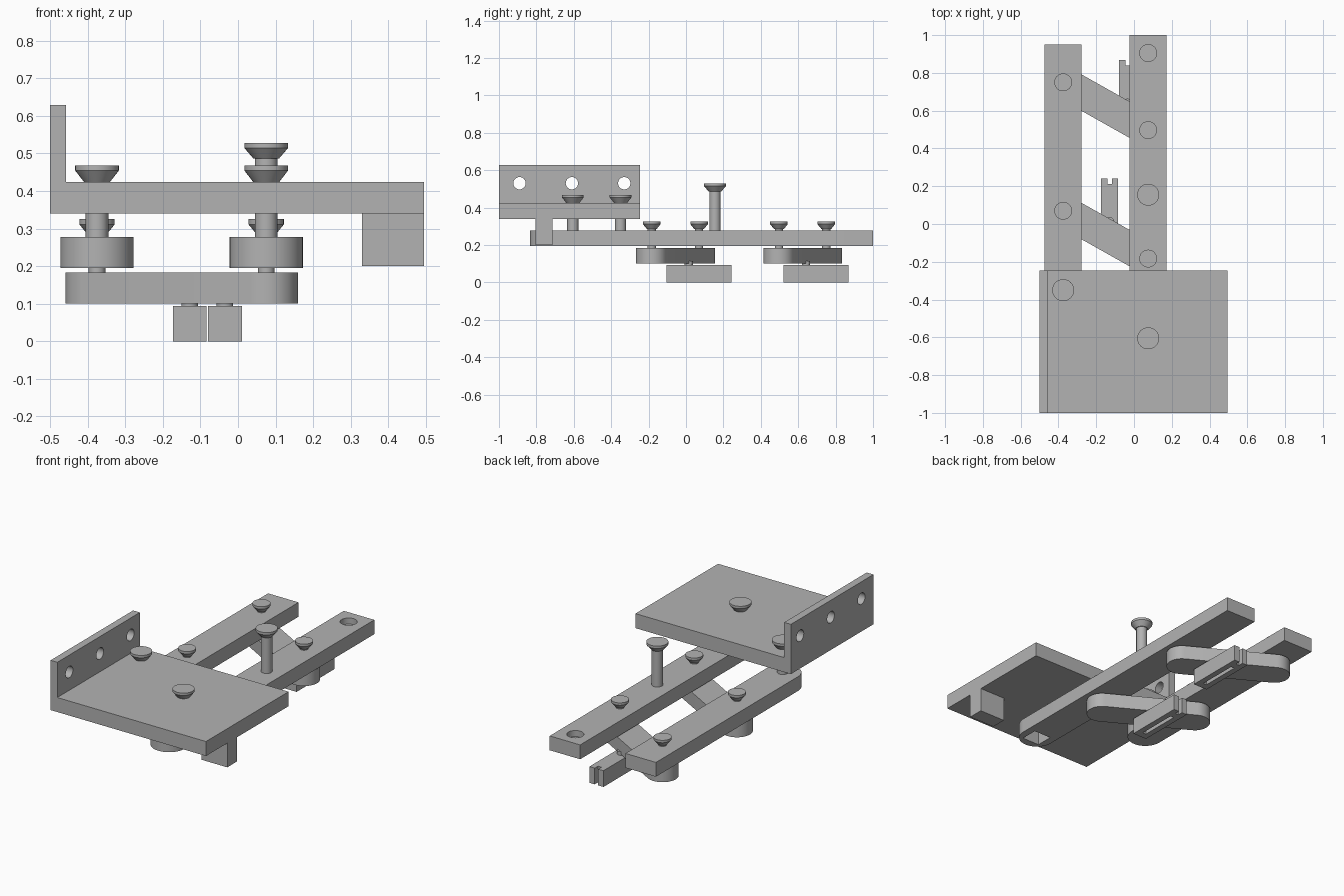
import bpy, bmesh
from math import pi, cos, sin, atan2
from mathutils import Matrix, Vector

cube = bpy.data.objects.get("Cube")
if cube:
    bpy.data.objects.remove(cube)

grey = bpy.data.materials.new("plain grey")
grey.use_nodes = True
grey.diffuse_color = (0.45, 0.45, 0.45, 1)
grey.node_tree.nodes["Principled BSDF"].inputs["Base Color"].default_value = grey.diffuse_color


def finish(name, bm):
    bmesh.ops.recalc_face_normals(bm, faces=bm.faces)
    mesh = bpy.data.meshes.new(name)
    bm.to_mesh(mesh)
    bm.free()
    mesh.materials.append(grey)
    ob = bpy.data.objects.new(name, mesh)
    bpy.context.collection.objects.link(ob)
    return ob


def activate(ob):
    bpy.ops.object.select_all(action='DESELECT')
    ob.select_set(True)
    bpy.context.view_layer.objects.active = ob


def smooth(ob):
    activate(ob)
    bpy.ops.object.shade_smooth_by_angle(angle=0.5)


def prism(name, outline, low, high):
    """Extrude an xy outline from z = low to z = high."""
    bm = bmesh.new()
    face = bm.faces.new([bm.verts.new((x, y, low)) for x, y in outline])
    ext = bmesh.ops.extrude_face_region(bm, geom=[face])
    bmesh.ops.translate(bm, vec=(0, 0, high - low),
                        verts=[v for v in ext["geom"] if isinstance(v, bmesh.types.BMVert)])
    return finish(name, bm)


def box(name, x, y, z):
    return prism(name, [(x[0], y[0]), (x[1], y[0]), (x[1], y[1]), (x[0], y[1])], *z)


def cylinder(name, centre, radius, depth, along_x=False):
    bm = bmesh.new()
    turn = Matrix.Rotation(pi / 2, 4, 'Y') if along_x else Matrix()
    bmesh.ops.create_cone(bm, cap_ends=True, segments=32, radius1=radius, radius2=radius,
                          depth=depth, matrix=Matrix.Translation(centre) @ turn)
    return finish(name, bm)


def arc(centre, radius, start, steps=20):
    """Half circle running anticlockwise from the start angle."""
    return [(centre[0] + radius * cos(start + pi * i / steps),
             centre[1] + radius * sin(start + pi * i / steps)) for i in range(steps + 1)]


def cut(ob, cutter):
    cutter.hide_render = True
    mod = ob.modifiers.new("cut", 'BOOLEAN')
    mod.operation = 'DIFFERENCE'
    mod.solver = 'EXACT'
    mod.object = cutter
    activate(ob)
    bpy.ops.object.modifier_apply(modifier=mod.name)
    bpy.data.objects.remove(cutter)


def lathe(name, x, y, profile):
    """Spin a radius and height profile about a vertical axis."""
    bm = bmesh.new()
    verts = [bm.verts.new((x + r, y, z)) for r, z in profile]
    edges = [bm.edges.new(pair) for pair in zip(verts, verts[1:])]
    bmesh.ops.spin(bm, geom=verts + edges, cent=(x, y, 0), axis=(0, 0, 1),
                   angle=2 * pi, steps=32, use_duplicate=False)
    bmesh.ops.remove_doubles(bm, verts=bm.verts, dist=0.0001)
    smooth(finish(name, bm))


def bolt(name, x, y, bottom, top, shaft, head, cone):
    rim = top - 0.014
    lathe(name, x, y, [(0, bottom), (shaft, bottom), (shaft, rim - cone),
                       (shaft + 0.004, rim - cone), (head, rim), (head, top), (0, top)])


LEFT, RIGHT = 0.075, -0.375          # x of the two long bars
BAR_Z, LINK_Z = (0.195, 0.278), (0.1, 0.183)

# Angled top plate with three holes through its upright flange
plate = box("top_plate", (-0.5, 0.495), (-1, -0.245), (0.34, 0.424))
flange = box("upright_flange", (-0.5, -0.457), (-1, -0.245), (0.424, 0.628))
for y in (-0.89, -0.61, -0.33):
    cut(flange, cylinder("hole_cutter", (-0.48, y, 0.53), 0.033, 0.2, True))
smooth(flange)
box("plate_stop", (0.33, 0.495), (-0.805, -0.715), (0.2, 0.34))


# Long bars, rounded at the front and square at the back
def bar(name, x, front, back):
    r = 0.0975
    return prism(name, arc((x, front + r), r, pi) + [(x + r, back), (x - r, back)], *BAR_Z)


left_bar = bar("left_bar", LEFT, -0.835, 1.0)
cut(left_bar, cylinder("recess_cutter", (LEFT, 0.905, 0.278), 0.045, 0.07))
cut(left_bar, box("window_cutter", (0.02, 0.13), (-0.79, -0.69), (0.15, 0.32)))
smooth(left_bar)
smooth(bar("right_bar", RIGHT, -0.4475, 0.95))

# Bolts that hold the plate to the bars, and the tall free bolt
bolt("plate_bolt_left", LEFT, -0.605, 0.25, 0.468, 0.03, 0.058, 0.031)
bolt("plate_bolt_right", RIGHT, -0.35, 0.25, 0.468, 0.03, 0.058, 0.031)
bolt("tall_bolt", LEFT, 0.155, 0.25, 0.528, 0.03, 0.058, 0.028)

# Slanted links, their pivot bolts and the slotted blocks below
for name, link_y, block_x, block_y in (("front", 0.07, -0.1285, -0.105),
                                       ("rear", 0.75, -0.035, 0.522)):
    a, b = Vector((RIGHT, link_y)), Vector((LEFT, link_y - 0.253))
    heading = atan2(b.y - a.y, b.x - a.x)
    r = 0.084
    smooth(prism(name + "_link", arc(b, r, heading - pi / 2) + arc(a, r, heading + pi / 2),
                 *LINK_Z))
    for side, p in (("right", a), ("left", b)):
        bolt(f"{name}_{side}_pivot", p.x, p.y, 0.15, 0.325, 0.022, 0.047, 0.026)

    end = block_y + 0.347
    block = box(name + "_block", (block_x - 0.045, block_x + 0.045), (block_y, end), (0, 0.094))
    slot = (block_x - 0.011, block_x + 0.011)
    cut(block, box("slot_cutter", slot, (block_y + 0.04, end - 0.07), (-0.05, 0.05)))
    cut(block, box("notch_cutter", slot, (end - 0.03, end + 0.1), (-0.05, 0.2)))
    smooth(cylinder(name + "_block_pin", (block_x, block_y + 0.12, 0.09), 0.022, 0.05))
